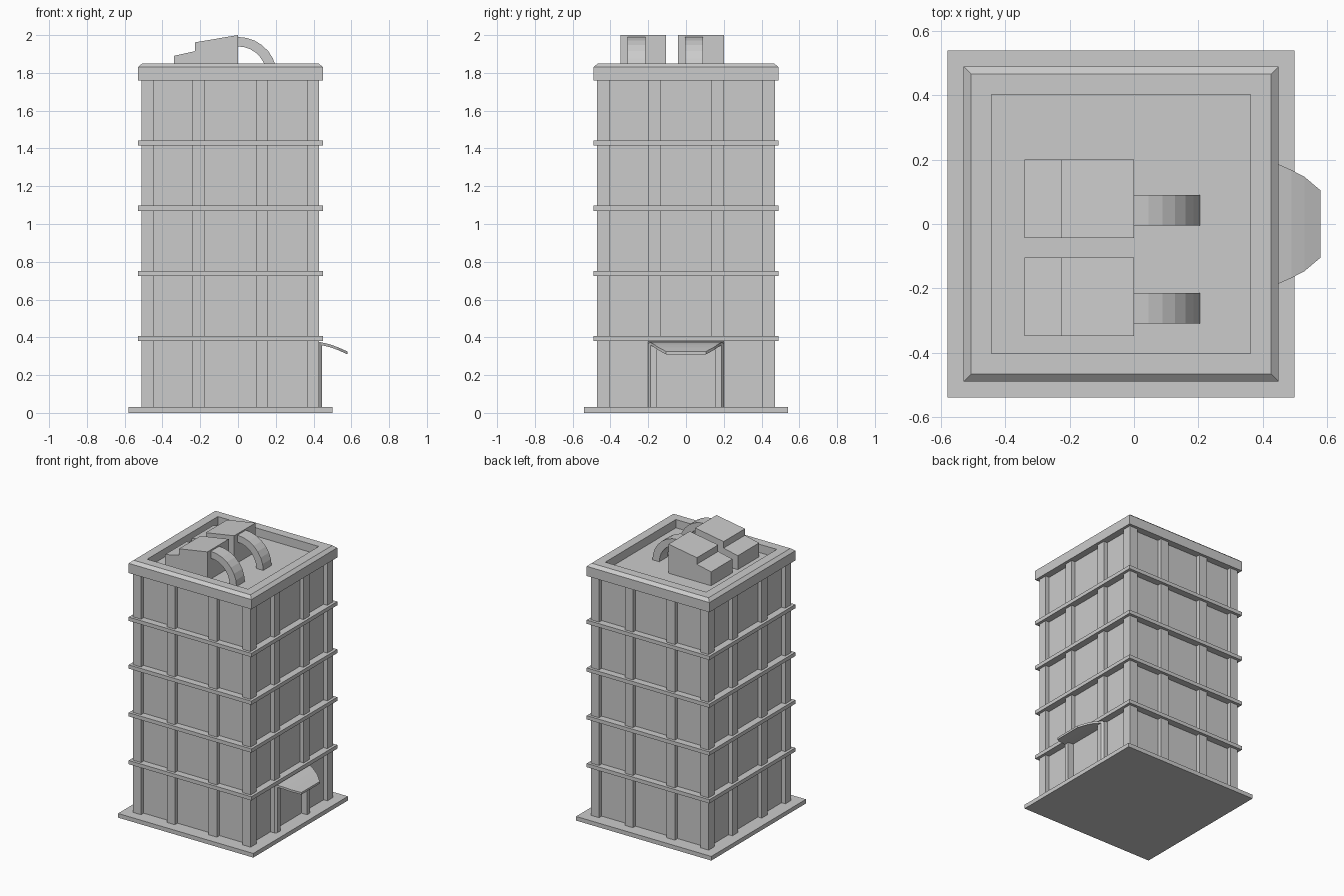
import bpy, bmesh, math

if "Cube" in bpy.data.objects:
    bpy.data.objects.remove(bpy.data.objects["Cube"])

CX = -0.04  # tower axis


def mesh_object(name, verts, faces):
    bm = bmesh.new()
    vs = [bm.verts.new(v) for v in verts]
    for f in faces:
        bm.faces.new([vs[i] for i in f])
    bmesh.ops.recalc_face_normals(bm, faces=bm.faces)
    me = bpy.data.meshes.new(name)
    bm.to_mesh(me)
    bm.free()
    ob = bpy.data.objects.new(name, me)
    bpy.context.collection.objects.link(ob)
    return ob


def loft(name, rings):
    """Skin equal-length rings of points and cap both ends."""
    n = len(rings[0])
    faces = [list(range(n)), list(range((len(rings) - 1) * n, len(rings) * n))]
    for r in range(len(rings) - 1):
        for i in range(n):
            j = (i + 1) % n
            faces.append([r * n + i, r * n + j, (r + 1) * n + j, (r + 1) * n + i])
    return mesh_object(name, [p for ring in rings for p in ring], faces)


def square(h, z):
    return [(CX + sx * h, sy * h, z) for sx, sy in ((-1, -1), (1, -1), (1, 1), (-1, 1))]


def slab(name, *profile):
    return loft(name, [square(h, z) for h, z in profile])


def box(name, x0, x1, y0, y1, z0, z1):
    return loft(name, [[(x0, y0, z), (x1, y0, z), (x1, y1, z), (x0, y1, z)] for z in (z0, z1)])


def extrude_y(name, profile, y0, y1):
    return loft(name, [[(x, y, z) for x, z in profile] for y in (y0, y1)])


# Base plate, wall core, floor bands and roof with sunken deck
slab("base_plate", (0.54, 0), (0.54, 0.03))
slab("wall_core", (0.44, 0.03), (0.44, 1.76))
for i in range(4):
    z = 0.38 + i * 0.345
    slab("floor_band", (0.49, z), (0.49, z + 0.027))
slab("roof_parapet", (0.49, 1.76), (0.49, 1.83), (0.467, 1.85), (0.403, 1.85), (0.403, 1.79))

# Corner and middle pillars
for s in (-1, 1):
    for t in (-1, 1):
        xs = sorted((CX + s * 0.405, CX + s * 0.47))
        ys = sorted((t * 0.405, t * 0.47))
        box("corner_pillar", *xs, *ys, 0.03, 1.76)
        # front and back sides
        xs = sorted((CX + s * 0.135, CX + s * 0.20))
        ys = sorted((t * 0.43, t * 0.47))
        box("middle_pillar", *xs, *ys, 0.03, 1.76)
        # left and right sides; the right side starts above the entrance
        xs = sorted((CX + s * 0.43, CX + s * 0.47))
        ys = sorted((t * 0.135, t * 0.20))
        box("middle_pillar", *xs, *ys, 0.38 if s > 0 else 0.03, 1.76)

# Entrance posts with chamfered outer edges
for t in (-1, 1):
    plan = [(0.39, 0.153), (0.445, 0.153), (0.445, 0.187), (0.43, 0.20), (0.39, 0.20)]
    loft("entrance_post", [[(x, t * y, z) for x, y in plan] for z in (0.03, 0.37)])

# Curved, tapering entrance canopy
sections = [(0.40, 0.378, 0.20), (0.44, 0.374, 0.19), (0.49, 0.362, 0.168),
            (0.53, 0.347, 0.147), (0.58, 0.325, 0.105)]
loft("entrance_canopy", [[(x, -w, z - 0.015), (x, w, z - 0.015), (x, w, z), (x, -w, z)]
                         for x, z, w in sections])

# Rooftop ventilation units with bent ducts
unit = [(-0.34, 1.785), (-0.34, 1.89), (-0.227, 1.915), (-0.227, 1.962), (0, 2.0), (0, 1.785)]
for y in (-0.348, -0.043):
    extrude_y("vent_unit", unit, y, y + 0.243)
    rings = []
    for i in range(8):
        a = math.radians(90 * i / 7)
        s, c = math.sin(a), math.cos(a)
        inner, outer = (0.15 * s, 1.79 + 0.15 * c), (0.205 * s, 1.79 + 0.20 * c)
        rings.append([(p[0], yy, p[1]) for p, yy in
                      ((inner, y + 0.038), (inner, y + 0.133), (outer, y + 0.133), (outer, y + 0.038))])
    loft("vent_duct", rings)
